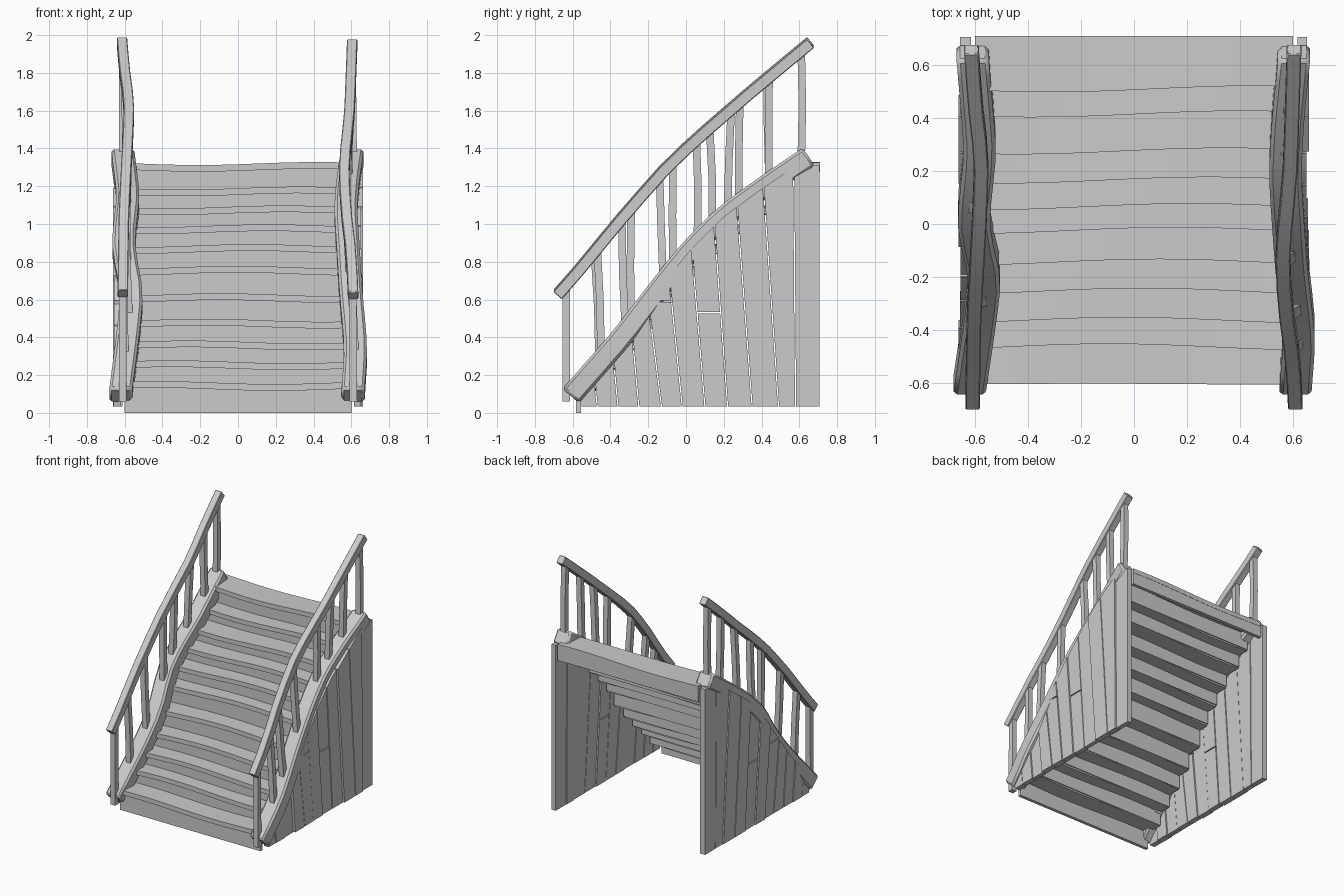
import bpy, bmesh, math, random
from mathutils import Vector

random.seed(4)
if "Cube" in bpy.data.objects:
    bpy.data.objects.remove(bpy.data.objects["Cube"])

grey = bpy.data.materials.new("weathered grey wood")
grey.use_nodes = True
grey.diffuse_color = (0.6, 0.6, 0.6, 1)
grey.node_tree.nodes["Principled BSDF"].inputs["Base Color"].default_value = (0.6, 0.6, 0.6, 1)


def loft(name, sections, bevel=0.0):
    """Skin a row of matching cross-sections and cap both ends."""
    bm = bmesh.new()
    rings = [[bm.verts.new(p) for p in s] for s in sections]
    n = len(rings[0])
    for a, b in zip(rings, rings[1:]):
        for i in range(n):
            j = (i + 1) % n
            bm.faces.new((a[i], a[j], b[j], b[i]))
    bm.faces.new(rings[0][::-1])
    bm.faces.new(rings[-1])
    bmesh.ops.recalc_face_normals(bm, faces=bm.faces)
    mesh = bpy.data.meshes.new(name)
    bm.to_mesh(mesh)
    bm.free()
    obj = bpy.data.objects.new(name, mesh)
    bpy.context.collection.objects.link(obj)
    mesh.materials.append(grey)
    if bevel:
        mod = obj.modifiers.new("worn edges", 'BEVEL')
        mod.width = bevel
        mod.segments = 1
        mod.limit_method = 'ANGLE'
        mod.angle_limit = math.radians(50)
    bpy.ops.object.select_all(action='DESELECT')
    obj.select_set(True)
    bpy.context.view_layer.objects.active = obj
    bpy.ops.object.shade_smooth_by_angle(angle=math.radians(25))
    return obj


def beam(name, path, width, depth, bevel=0.0):
    """Rectangular timber along a path running up the slope."""
    pts = [Vector(p) for p in path]
    rings = []
    for i, p in enumerate(pts):
        d = pts[min(i + 1, len(pts) - 1)] - pts[max(i - 1, 0)]
        up = Vector((0, -d.z, d.y)).normalized() * depth / 2
        side = Vector((width / 2, 0, 0))
        rings.append([p - side - up, p + side - up, p + side + up, p - side + up])
    return loft(name, rings, bevel)


def box_strip(name, y0, y1, z0, z1, half, wave_y, wave_z, phase):
    """Gently warped board running across the stair."""
    rings = []
    for k in range(13):
        x = -half + 2 * half * k / 12
        wy = wave_y * math.sin(x * 4 + phase)
        wz = wave_z * math.sin(x * 5 + phase * 1.7)
        rings.append([(x, y0 + wy, z0 + wz), (x, y1, z0 + wz),
                      (x, y1, z1 + wz), (x, y0 + wy, z1 + wz)])
    return loft(name, rings)


def lerp(table, t):
    """Piecewise linear lookup in (key, value) pairs."""
    for (a, u), (b, v) in zip(table, table[1:]):
        if t <= b:
            break
    return u + (v - u) * (t - a) / (b - a)


def smooth_lookup(table, t, r=0.05):
    return sum(lerp(table, t + r * k) for k in (-1, 0, 1)) / 3


# Centre lines in side elevation (y, z) and sideways sway (y, x)
stringer_z = [(-.61, .09), (-.33, .41), (-.14, .66), (.02, .86), (.2, 1.04), (.42, 1.2), (.65, 1.355)]
rail_z = [(-.69, .62), (-.54, .79), (-.38, .99), (-.11, 1.30), (.05, 1.45), (.35, 1.71), (.67, 1.975)]
stringer_x = {-1: [(-.6, -.62), (-.4, -.59), (-.18, -.56), (.02, -.61), (.3, -.58), (.65, -.61)],
              1: [(-.6, .61), (-.4, .625), (-.15, .595), (.2, .57), (.4, .58), (.65, .605)]}
rail_x = {-1: [(-.69, -.61), (-.35, -.605), (0, -.585), (.25, -.575), (.45, -.6), (.67, -.615)],
          1: [(-.69, .61), (-.5, .6), (-.3, .57), (-.1, .56), (.2, .59), (.67, .605)]}

# Treads and risers
fronts = [-.6, -.46, -.36, -.25, -.14, -.02, .07, .17, .28, .42, .515, .71]
tops = [.16, .27, .375, .49, .625, .77, .885, .99, 1.09, 1.19, 1.32]
for i, top in enumerate(tops):
    phase = 2.2 - i * 0.25
    last = i == len(tops) - 1
    back = fronts[i + 1] + (0 if last else 0.035)
    box_strip(f"tread_{i + 1}", fronts[i] - .005, back, top - .035, top, .6,
              .002 if i == 0 else .012, .008, phase)
    low = tops[i - 1] - .03 if i else 0
    y = fronts[i] + .018
    box_strip(f"riser_{i + 1}", y, y + .025, low, top - .015, .6, 0, 0, phase)
box_strip("top_back_board", .68, .708, 1.2, 1.3, .6, 0, 0, 0)

# Plank edges of the side walls along the ground and along the slope
ground = [-.56, -.47, -.36, -.25, -.13, -.02, .1, .22, .35, .49, .58, .71]
slope = [-.58, -.49, -.39, -.29, -.2, -.09, .03, .15, .27, .41, .57, .71]
cuts = {4: .59, 6: .53}
baluster_y = {-1: [(-.635, -.635), (-.46, -.485), (-.29, -.29), (-.07, -.07),
                   (.06, .055), (.22, .24), (.44, .43), (.61, .61)],
              1: [(-.635, -.635), (-.45, -.47), (-.32, -.34), (-.12, -.14),
                  (.14, .125), (.28, .285), (.44, .44), (.61, .61)]}

for s, side in ((1, "left"), (-1, "right")):
    # Sloping stringer and handrail
    ys = [-.61 + 1.26 * k / 16 for k in range(17)]
    beam(f"{side}_stringer", [(smooth_lookup(stringer_x[s], y), y, smooth_lookup(stringer_z, y)) for y in ys],
         .122, .115, .014)
    ys = [-.68 + 1.34 * k / 12 for k in range(13)]
    beam(f"{side}_handrail", [(smooth_lookup(rail_x[s], y), y, smooth_lookup(rail_z, y) - .01 * (s > 0)) for y in ys],
         .055, .06, .004)

    # Balusters
    for i, (y0, y1) in enumerate(baluster_y[s]):
        w = .02
        z0, z1 = lerp(stringer_z, y0), lerp(rail_z, y1)
        x0, x1 = s * .61, lerp(rail_x[s], y1)
        if 0 < i < 7:
            x0 = lerp(stringer_x[s], y0)
        rings = []
        for t in (0, .5, 1):
            x, z = x0 + (x1 - x0) * t, z0 + (z1 - z0) * t
            y = y0 + (y1 - y0) * t + (.006 * math.sin(i * 2) if t == .5 else 0)
            rings.append([(x + a * w, y + b * w, z) for a, b in ((-1, -1), (1, -1), (1, 1), (-1, 1))])
        loft(f"{side}_baluster_{i + 1}", rings)

    # Vertical wall planks, some split in two
    for i in range(len(ground) - 1):
        outer = s * random.uniform(.648, .664)
        inner = s * random.uniform(.612, .62)
        levels = [0, cuts[i], None] if i in cuts else [0, None]
        for part, (low, high) in enumerate(zip(levels, levels[1:])):
            rings = []
            for k in range(5):
                t = k / 4
                g = ground[i] + .003 + (ground[i + 1] - ground[i] - .006) * t
                u = slope[i] + .003 + (slope[i + 1] - slope[i] - .006) * t
                crest = min(lerp(stringer_z, u), 1.31)
                z0 = low + .004 if low else .035
                z1 = high - .004 if high else crest
                # Shear the plank edge between the ground and the slope
                f0, f1 = [(z - .035) / max(crest - .035, .01) for z in (z0, z1)]
                a, b = g + (u - g) * f0, g + (u - g) * f1
                rings.append([(inner, a, z0), (outer, a, z0), (outer, b, z1), (inner, b, z1)])
            loft(f"{side}_wall_plank_{i + 1}_{part + 1}", rings)
